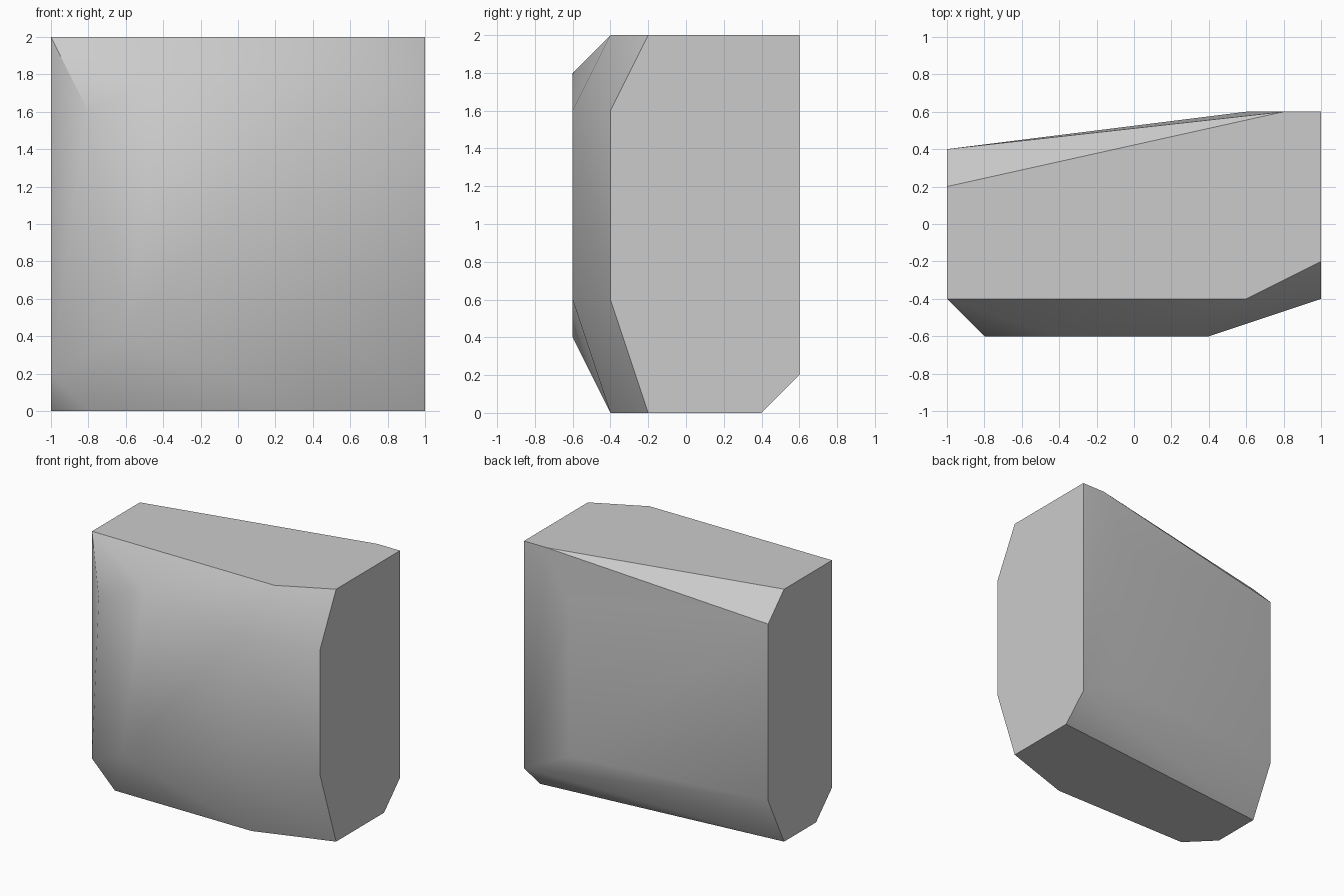
import bpy
import bmesh
from math import radians

cube = bpy.data.objects.get("Cube")
if cube:
    bpy.data.objects.remove(cube, do_unlink=True)

# Chipped outlines of the block, one per side
left_end = [(-.2, 0), (.4, 0), (.6, .2), (.6, 2), (-.2, 2), (-.4, 1.6), (-.4, .6)]        # y, z
right_end = [(-.4, 2), (-.4, .2), (-.2, 0), (.2, 0), (.4, .4), (.4, 1.8), (.2, 2)]        # y, z
top_side = [(.6, -.4), (.8, .6)]                                                       # x, y
bottom_side = [(-.8, -.4), (.4, -.4)]                                                  # x, y
front_side = [(-.8, 1.6), (-.4, 1.8), (.4, 1.6), (.4, .6), (-.6, .4)]                     # x, z
back_side = [(.6, 1.6), (.6, .4)]                                                      # x, z

corners = [(1, y, z) for y, z in left_end]
corners += [(-1, y, z) for y, z in right_end]
corners += [(x, y, 2) for x, y in top_side]
corners += [(x, y, 0) for x, y in bottom_side]
corners += [(x, -.6, z) for x, z in front_side]
corners += [(x, .6, z) for x, z in back_side]

# Wrap the outlines in one faceted skin and merge the flat areas
bm = bmesh.new()
for corner in corners:
    bm.verts.new(corner)
bmesh.ops.convex_hull(bm, input=bm.verts[:])
bmesh.ops.dissolve_limit(bm, angle_limit=radians(.5), verts=bm.verts[:], edges=bm.edges[:])
bmesh.ops.recalc_face_normals(bm, faces=bm.faces[:])
mesh = bpy.data.meshes.new("stone_block")
bm.to_mesh(mesh)
bm.free()

# Plain stone colour
stone = bpy.data.materials.new("light grey stone")
stone.use_nodes = True
colour = (.6, .6, .6, 1)
stone.diffuse_color = colour
stone.node_tree.nodes["Principled BSDF"].inputs["Base Color"].default_value = colour
mesh.materials.append(stone)

# Soft front and back, crisp ends
block = bpy.data.objects.new("stone_block", mesh)
bpy.context.collection.objects.link(block)
bpy.ops.object.select_all(action="DESELECT")
block.select_set(True)
bpy.context.view_layer.objects.active = block
bpy.ops.object.shade_smooth_by_angle(angle=radians(30))
